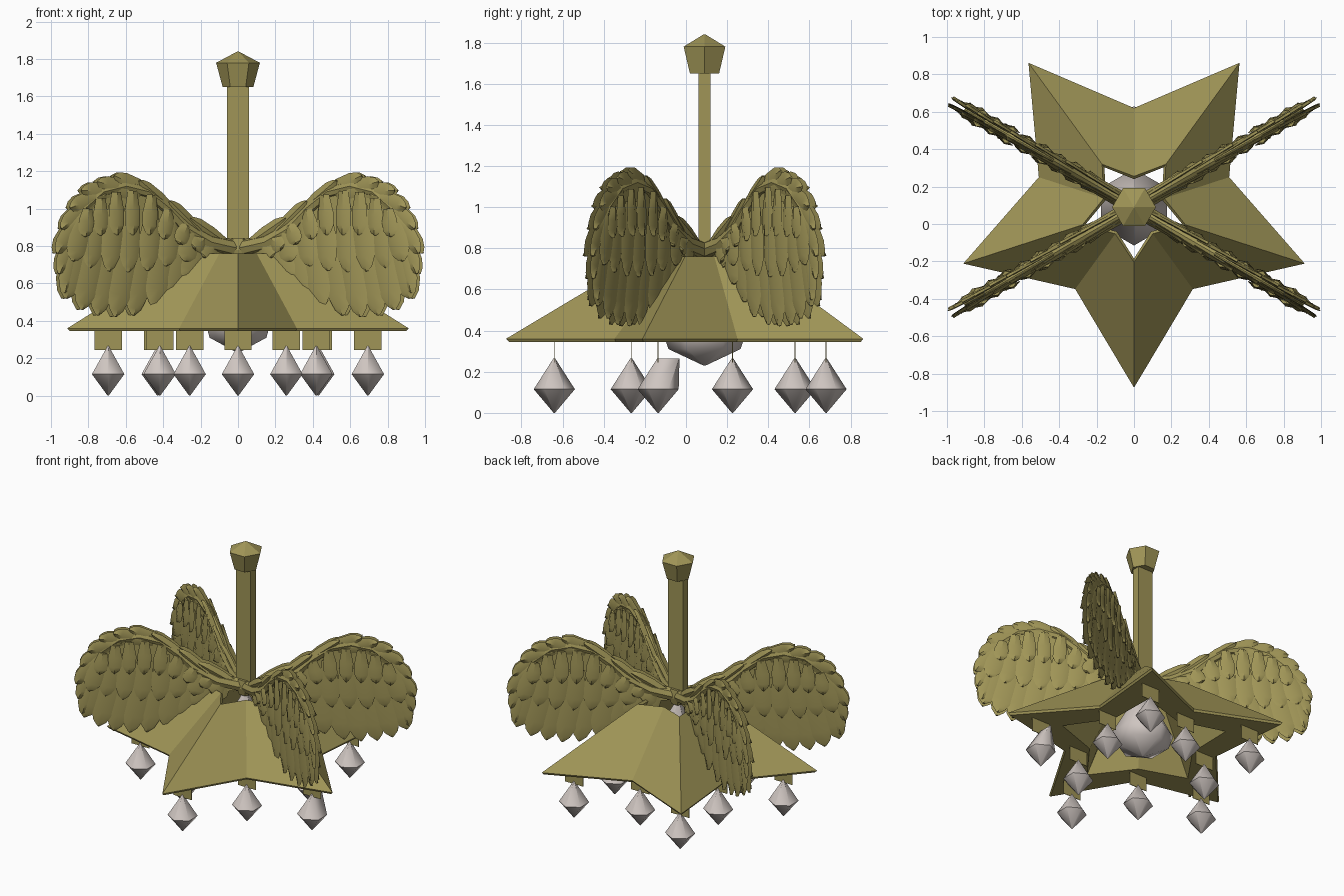
import bpy, bmesh
from math import sin, cos, pi, radians
from mathutils import Vector

cube = bpy.data.objects.get("Cube")
if cube:
    bpy.data.objects.remove(cube)


def material(name, rgb, rough):
    m = bpy.data.materials.new(name)
    m.use_nodes = True
    m.diffuse_color = (*rgb, 1)
    b = m.node_tree.nodes["Principled BSDF"]
    b.inputs["Base Color"].default_value = (*rgb, 1)
    b.inputs["Roughness"].default_value = rough
    return m


BRASS = material("aged brass", (0.35, 0.30, 0.095), 0.6)
GLASS = material("pale crystal", (0.62, 0.56, 0.53), 0.5)
CENTRE = Vector((0, 0.09, 0))


def add_object(name, bm, mat, loc=(0, 0, 0), smooth=None):
    bmesh.ops.recalc_face_normals(bm, faces=bm.faces)
    me = bpy.data.meshes.new(name)
    bm.to_mesh(me)
    bm.free()
    me.materials.append(mat)
    ob = bpy.data.objects.new(name, me)
    ob.location = loc
    bpy.context.collection.objects.link(ob)
    if smooth:
        bpy.ops.object.select_all(action='DESELECT')
        ob.select_set(True)
        bpy.context.view_layer.objects.active = ob
        bpy.ops.object.shade_smooth_by_angle(angle=radians(smooth))
    return ob


def skin(bm, rings, caps=True, loop=False):
    """Join rings of points into a surface; returns the vertex rings."""
    vs = [[bm.verts.new(p) for p in ring] for ring in rings]
    n = len(vs[0])
    pairs = list(zip(vs, vs[1:])) + ([(vs[-1], vs[0])] if loop else [])
    for a, b in pairs:
        for i in range(n):
            j = (i + 1) % n
            bm.faces.new((a[i], a[j], b[j], b[i]))
    if caps and not loop:
        bm.faces.new(vs[0])
        bm.faces.new(vs[-1])
    return vs


def circle(r, z, n=6, turn=0.0):
    return [(r * cos(2 * pi * i / n + turn), r * sin(2 * pi * i / n + turn), z) for i in range(n)]


def lathe(name, profile, mat, loc, turn=0.0, smooth=None):
    bm = bmesh.new()
    skin(bm, [circle(r, z, 6, turn) for r, z in profile])
    return add_object(name, bm, mat, loc, smooth)


# Star canopy: outer slope, flat underside band and inner slope
def star(tip, valley, z):
    return [((valley if i % 2 else tip) * cos(-pi / 2 + i * pi / 5),
             (valley if i % 2 else tip) * sin(-pi / 2 + i * pi / 5), z) for i in range(10)]


bm = bmesh.new()
skin(bm, [star(0.29, 0.17, 0.76), star(0.96, 0.535, 0.36), star(0.945, 0.525, 0.345),
          star(0.57, 0.36, 0.345), star(0.27, 0.155, 0.745)], loop=True)
add_object("star_canopy", bm, BRASS, (0, 0.085, 0))

# Pole, hub and ceiling cap
bm = bmesh.new()
skin(bm, [[(x, y, z) for x, y in ((-.06, -.03), (.06, -.03), (.06, .03), (-.06, .03))]
          for z in (0.76, 1.66)])
add_object("pole", bm, BRASS, CENTRE)
lathe("hub", [(0.05, 0.73), (0.065, 0.78), (0.055, 0.84)], BRASS, CENTRE)
lathe("ceiling_cap", [(0.082, 1.65), (0.117, 1.78), (0.004, 1.84)], BRASS, CENTRE)

# Central crystal inside the canopy
lathe("central_crystal", [(0.005, 0.23), (0.175, 0.31), (0.205, 0.40), (0.005, 0.76)],
      GLASS, CENTRE, pi / 2, 60)

# Flat tabs and hanging crystals under each tip and valley
for i in range(10):
    a = -pi / 2 + i * pi / 5
    r = 0.44 if i % 2 else 0.73
    spot = (r * cos(a), 0.09 + r * sin(a), 0)
    bm = bmesh.new()
    skin(bm, [[(x, y, z) for x, y in ((-.073, -.002), (.073, -.002), (.073, .002), (-.073, .002))]
              for z in (0.245, 0.35)])
    add_object(f"hanging_tab_{i}", bm, BRASS, spot)
    drop = lathe(f"crystal_drop_{i}", [(0.003, 0.0), (0.1, 0.115), (0.004, 0.265)],
                 GLASS, spot, pi / 6, 60)
    if i == 2:  # this drop has its top pulled to one side
        for v in drop.data.vertices:
            if v.co.z > 0.2:
                v.co.y += 0.1 if v.co.y > 0.001 else 0


# Wings are drawn in a plane: u outward, v thickness, z up
STRETCH = 1 / cos(radians(30))


def plane(x, z):
    return Vector((x * STRETCH, 0, z))


def sample(pts, t):
    f = t * (len(pts) - 1)
    i = min(int(f), len(pts) - 2)
    return plane(*pts[i]).lerp(plane(*pts[i + 1]), f - i)


def feather(bm, base, tip, width, lift, side, flare=0.008):
    d = tip - base
    across = Vector((-d.z, 0, d.x)).normalized() * width / 2
    rings = []
    for t, w in ((0, 0.6), (0.45, 1.0), (0.78, 0.92), (0.93, 0.55), (1, 0.12)):
        c = base + d * t
        v = lift + flare * t
        out = Vector((0, side, 0))
        rings.append([c - across * w + out * (v - 0.006), c + out * (v + 0.008),
                      c + across * w + out * (v - 0.006), c + out * (v - 0.01)])
    skin(bm, rings)


def feather_row(bm, bases, tips, n, width, lift):
    for k in range(n):
        t = k / (n - 1)
        for side in (-1, 1):
            feather(bm, sample(bases, t), sample(tips, t), width,
                    lift + 0.004 * (k % 2), side)


ARM = [(.03, .79), (.16, .82), (.28, .89), (.38, 1.0), (.49, 1.09),
       (.61, 1.12), (.73, 1.09), (.83, 1.0), (.89, .87)]
LOWER = [(.88, .58), (.75, .5), (.58, .5), (.45, .56), (.33, .66), (.18, .74), (.04, .75)]


def wing_mesh():
    bm = bmesh.new()
    # thin core panel
    skin(bm, [[plane(*p) + Vector((0, v, 0)) for p in ARM + LOWER] for v in (-0.012, 0.012)])
    # rounded arm along the upper edge
    rings = []
    for i in range(len(ARM)):
        c = plane(*ARM[i])
        d = plane(*ARM[min(i + 1, len(ARM) - 1)]) - plane(*ARM[max(i - 1, 0)])
        nrm = Vector((-d.z, 0, d.x)).normalized()
        r = 0.046 - 0.003 * i
        rings.append([c + nrm * r * cos(k * pi / 4) + Vector((0, r * sin(k * pi / 4), 0))
                      for k in range(8)])
    skin(bm, rings)
    # long flight feathers
    feather_row(bm, [(.12, .8), (.24, .86), (.36, .93), (.48, .95), (.6, .95), (.72, .93), (.82, .93)],
                [(.2, .71), (.32, .6), (.42, .48), (.57, .43), (.7, .42), (.82, .44), (.93, .52)],
                9, 0.16, 0.014)
    # middle and short covering rows
    feather_row(bm, [(.14, .81), (.3, .9), (.45, 1.0), (.6, 1.03), (.72, 1.02), (.83, .95)],
                [(.2, .74), (.34, .71), (.48, .67), (.62, .66), (.77, .67), (.9, .72)],
                8, 0.125, 0.026)
    feather_row(bm, [(.2, .84), (.33, .94), (.46, 1.07), (.6, 1.1), (.72, 1.08), (.82, 1.0)],
                [(.26, .79), (.37, .82), (.48, .86), (.6, .86), (.72, .86), (.84, .85)],
                8, 0.095, 0.036)
    # pointed feathers fanned around the outer edge
    feather_row(bm, [(.44, 1.06), (.6, 1.09), (.76, 1.07), (.85, .97), (.87, .85)],
                [(.67, 1.175), (.83, 1.12), (.94, .96), (.985, .73), (.94, .55)],
                8, 0.1, 0.012)
    # feathers lying along the arm
    feather_row(bm, [(.05, .8), (.2, .86), (.34, .98)],
                [(.27, .95), (.38, 1.04), (.54, 1.15)], 3, 0.07, 0.02)
    return bm


wing = add_object("wing_0", wing_mesh(), BRASS, CENTRE, 35)
wing.rotation_euler.z = radians(30)
for i, angle in enumerate((150, 210, 330), 1):
    other = wing.copy()
    other.name = f"wing_{i}"
    other.rotation_euler.z = radians(angle)
    bpy.context.collection.objects.link(other)
